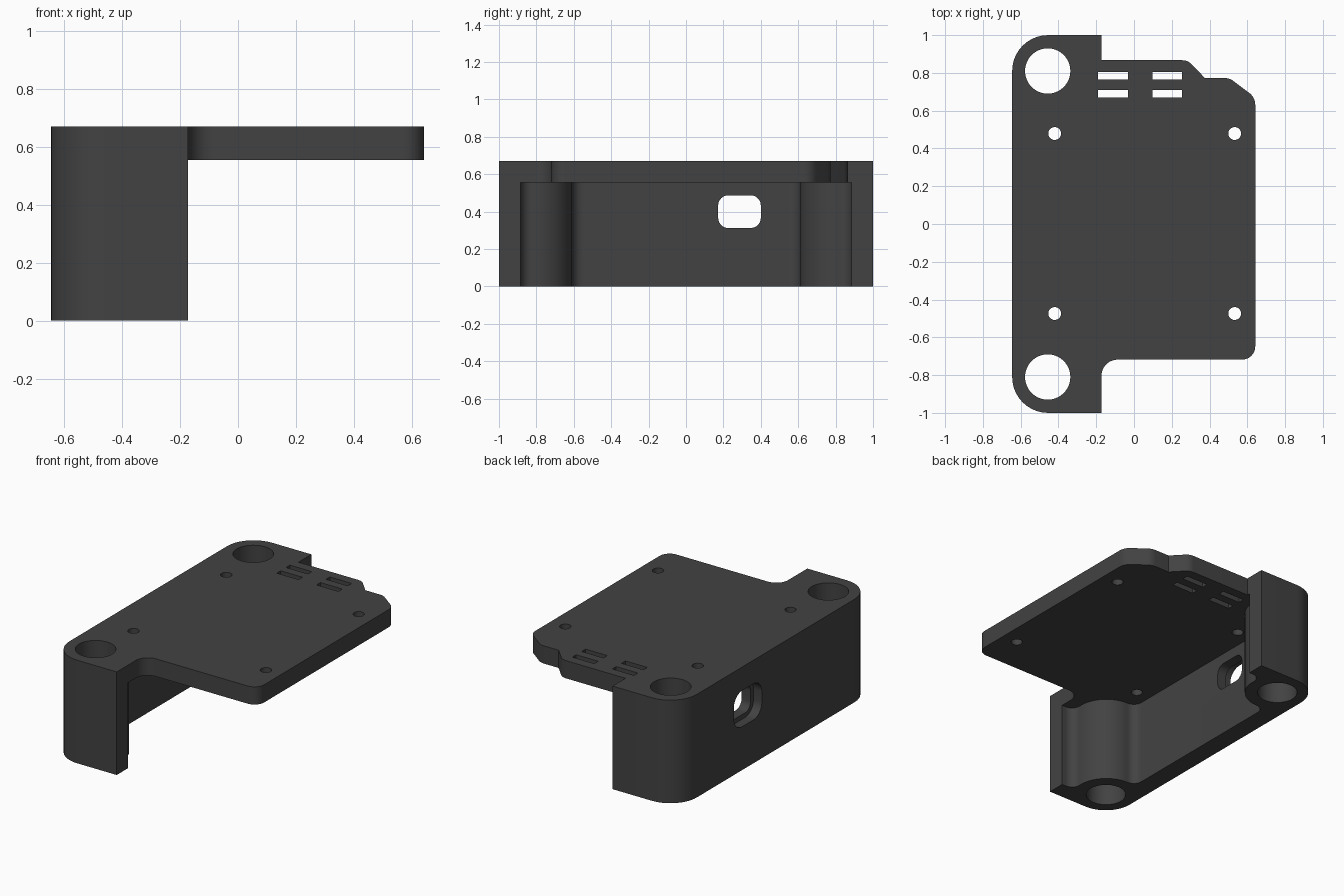
import bpy, bmesh, math
from mathutils import Vector, Matrix

if "Cube" in bpy.data.objects:
    bpy.data.objects.remove(bpy.data.objects["Cube"])

HEIGHT, UNDERSIDE = 0.67, 0.555


def arc(cx, cy, r, a0, a1, n=12):
    """Points along an arc, angles in degrees."""
    angles = [math.radians(a0 + (a1 - a0) * i / n) for i in range(n + 1)]
    return [(cx + r * math.cos(a), cy + r * math.sin(a)) for a in angles]


def rounded(corners, n=10):
    """Polygon from (x, y, radius) corners, each one filleted."""
    pts = []
    for i, (x, y, r) in enumerate(corners):
        p = Vector((x, y))
        if r == 0:
            pts.append((x, y))
            continue
        a = (Vector(corners[i - 1][:2]) - p).normalized()
        b = (Vector(corners[(i + 1) % len(corners)][:2]) - p).normalized()
        half = a.angle(b) / 2
        c = p + (a + b).normalized() * (r / math.sin(half))
        d0 = p + a * (r / math.tan(half)) - c
        d1 = p + b * (r / math.tan(half)) - c
        s0 = math.atan2(d0.y, d0.x)
        sweep = (math.atan2(d1.y, d1.x) - s0 + math.pi) % (2 * math.pi) - math.pi
        pts += arc(c.x, c.y, r, math.degrees(s0), math.degrees(s0 + sweep), n)
    return pts


def rect(x0, x1, y0, y1, r=0):
    return rounded([(x0, y0, r), (x1, y0, r), (x1, y1, r), (x0, y1, r)])


def prism(name, pts, lo, hi, along_x=False):
    """Extrude an outline along z, or a (y, z) outline along x."""
    bm = bmesh.new()
    face = bm.faces.new([bm.verts.new((x, y, lo)) for x, y in pts])
    ext = bmesh.ops.extrude_face_region(bm, geom=[face])
    top = [v for v in ext["geom"] if isinstance(v, bmesh.types.BMVert)]
    bmesh.ops.translate(bm, verts=top, vec=(0, 0, hi - lo))
    if along_x:
        cyc = Matrix(((0, 0, 1, 0), (1, 0, 0, 0), (0, 1, 0, 0), (0, 0, 0, 1)))
        bmesh.ops.transform(bm, matrix=cyc, verts=bm.verts)
    bmesh.ops.recalc_face_normals(bm, faces=bm.faces)
    mesh = bpy.data.meshes.new(name)
    bm.to_mesh(mesh)
    bm.free()
    ob = bpy.data.objects.new(name, mesh)
    bpy.context.collection.objects.link(ob)
    return ob


# Full-height body with the plate outline
body = prism("mounting_bracket", rounded([
    (-0.645, -1, 0.19), (-0.172, -1, 0), (-0.172, -0.718, 0.085),
    (0.642, -0.718, 0.07), (0.642, 0.67, 0.08), (0.505, 0.773, 0.08),
    (0.375, 0.773, 0), (0.285, 0.867, 0.07), (-0.172, 0.867, 0),
    (-0.172, 1, 0), (-0.645, 1, 0.19)]), 0, HEIGHT)

# Cavity under the plate, leaving side wall, round bosses and end strips
BX, BY, BOSS, FIL, STRIP, WALL = -0.46, -0.81, 0.20, 0.06, -0.885, -0.52
fy = STRIP + FIL
fx = BX + math.sqrt((BOSS + FIL) ** 2 - (fy - BY) ** 2)
tilt = math.degrees(math.atan2(fy - BY, fx - BX))
half = [(1, STRIP)] + arc(fx, fy, FIL, 270, 180 + tilt)
half += arc(BX, BY, BOSS, tilt, 90, 18)[1:]
half += arc(WALL + FIL, BY + BOSS + FIL, FIL, -90, -180)[1:]
cutters = [prism("cavity", half + [(x, -y) for x, y in reversed(half)], -0.2, UNDERSIDE)]

# Large bolt holes through the bosses
for y in (-0.81, 0.81):
    cutters.append(prism("bolt_hole", arc(-0.457, y, 0.12, 0, 360, 48)[:-1], -0.3, 1))

# Small screw holes in the plate
for x in (-0.42, 0.533):
    for y in (-0.474, 0.479):
        cutters.append(prism("screw_hole", arc(x, y, 0.034, 0, 360, 32)[:-1], 0.4, 1))

# Strap slots near the back edge
for x in (-0.19, 0.097):
    for y in (0.669, 0.765):
        cutters.append(prism("strap_slot", rect(x, x + 0.157, y, y + 0.04), 0.4, 1))

# Cable opening in the side wall with a wider outer recess
cutters.append(prism("cable_opening", rect(0.172, 0.4, 0.312, 0.487, 0.055), -0.8, -0.4, True))
cutters.append(prism("cable_recess", rect(0.142, 0.43, 0.282, 0.517, 0.085), -0.8, -0.585, True))

bpy.context.view_layer.objects.active = body
body.select_set(True)
for cutter in cutters:
    cutter.hide_render = True
    mod = body.modifiers.new("cut", "BOOLEAN")
    mod.operation, mod.solver, mod.object = "DIFFERENCE", "EXACT", cutter
    bpy.ops.object.modifier_apply(modifier=mod.name)
    bpy.data.objects.remove(cutter)

# Dark grey plastic
grey = bpy.data.materials.new("dark_grey")
grey.diffuse_color = (0.055, 0.055, 0.055, 1)
grey.use_nodes = True
grey.node_tree.nodes["Principled BSDF"].inputs["Base Color"].default_value = grey.diffuse_color
body.data.materials.clear()
body.data.materials.append(grey)
bpy.ops.object.shade_smooth_by_angle(angle=math.radians(30))
